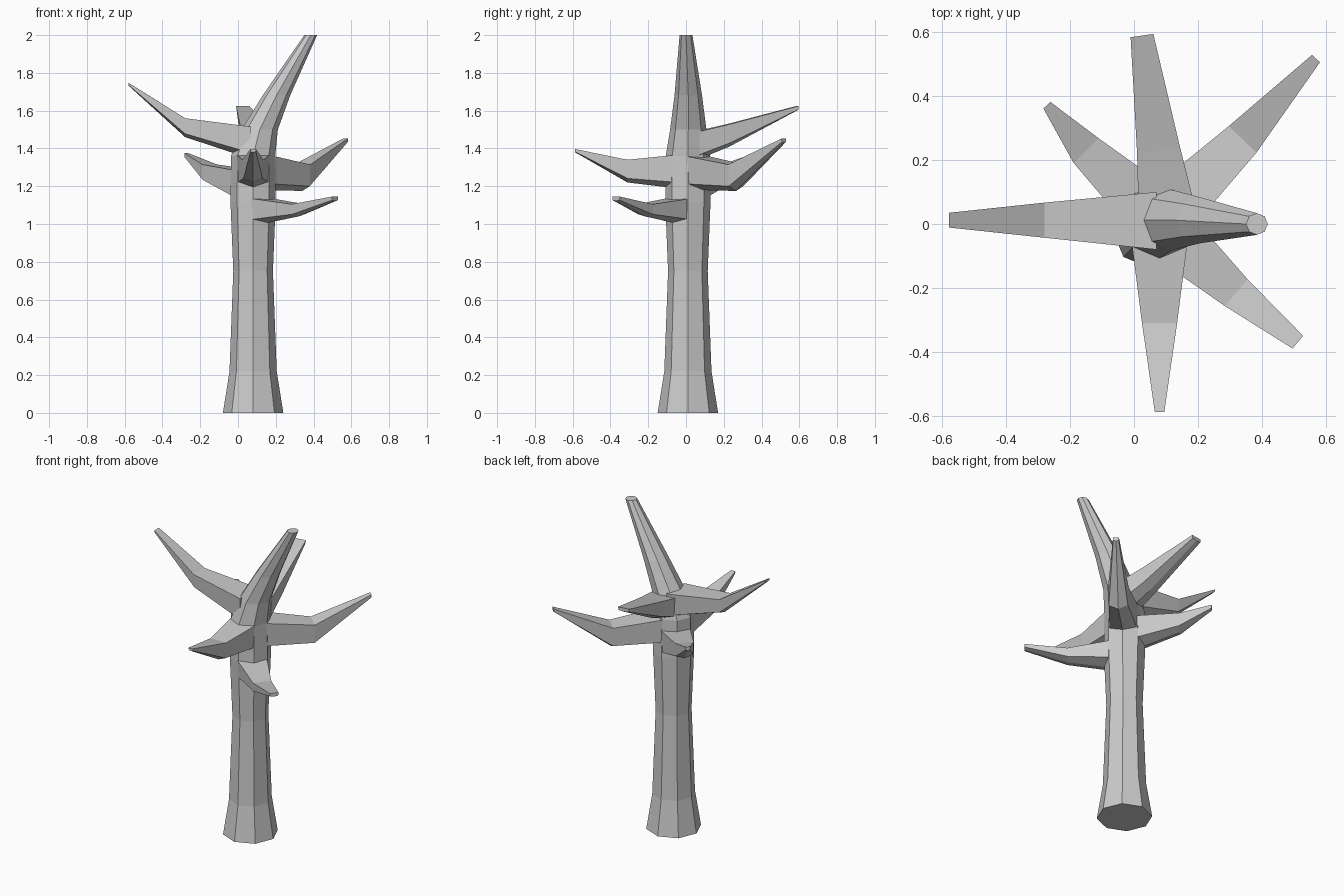
import bpy, bmesh
from math import cos, sin, pi
from mathutils import Vector

if "Cube" in bpy.data.objects:
    bpy.data.objects.remove(bpy.data.objects["Cube"])


def loft(name, rings):
    """Skin a list of equal-length point rings and cap both ends."""
    bm = bmesh.new()
    vr = [[bm.verts.new(p) for p in ring] for ring in rings]
    n = len(vr[0])
    for a, b in zip(vr, vr[1:]):
        for i in range(n):
            j = (i + 1) % n
            bm.faces.new((a[i], a[j], b[j], b[i]))
    bm.faces.new(vr[0][::-1])
    bm.faces.new(vr[-1])
    bmesh.ops.recalc_face_normals(bm, faces=bm.faces[:])
    me = bpy.data.meshes.new(name)
    bm.to_mesh(me)
    bm.free()
    ob = bpy.data.objects.new(name, me)
    bpy.context.collection.objects.link(ob)
    return ob


# Trunk: octagonal rings (centre x, centre y, z, radius), bending right at the top
trunk = [(.08, .01, 0, .16), (.08, .01, .22, .125), (.08, .01, .75, .105),
         (.08, .01, 1.12, .12), (.08, .01, 1.36, .117), (.115, .012, 1.5, .096),
         (.203, .012, 1.68, .073), (.385, 0, 2.0, .034)]
loft("trunk", [[(x + r * cos(i * pi / 4), y + r * sin(i * pi / 4), z) for i in range(8)]
               for x, y, z, r in trunk])


def branch(name, *sections):
    """Each section: x, y, top z, bottom z, half width; flat top, shallow keel below."""
    d = Vector((sections[-1][0] - sections[0][0], sections[-1][1] - sections[0][1], 0)).normalized()
    side = Vector((-d.y, d.x, 0))
    rings = []
    for x, y, top, bot, w in sections:
        c, low = Vector((x, y, 0)), bot + .18 * (top - bot)
        prof = [(-w, top), (0, top), (w, top), (w * .92, low), (0, bot), (-w * .92, low)]
        rings.append([c + side * s + Vector((0, 0, z)) for s, z in prof])
    loft(name, rings)


# Branches: root, elbow, tip
branch("branch_left", (.07, .01, 1.515, 1.345, .09), (-.28, .012, 1.56, 1.46, .055),
       (-.58, .012, 1.748, 1.733, .023))
branch("branch_front", (.08, -.06, 1.365, 1.19, .087), (.08, -.31, 1.34, 1.22, .055),
       (.08, -.588, 1.397, 1.38, .015))
branch("branch_back", (.1, .06, 1.49, 1.34, .087), (.077, .23, 1.53, 1.41, .068),
       (.025, .59, 1.625, 1.602, .036))
branch("branch_back_right", (.125, .055, 1.36, 1.18, .087), (.34, .265, 1.315, 1.175, .06),
       (.57, .518, 1.453, 1.43, .017))
branch("branch_back_left", (.04, .055, 1.285, 1.11, .087), (-.15, .23, 1.315, 1.215, .055),
       (-.273, .372, 1.375, 1.35, .015))
branch("branch_front_right", (.125, -.04, 1.135, 1.0, .087), (.32, -.215, 1.105, 1.04, .055),
       (.513, -.37, 1.145, 1.122, .026))
